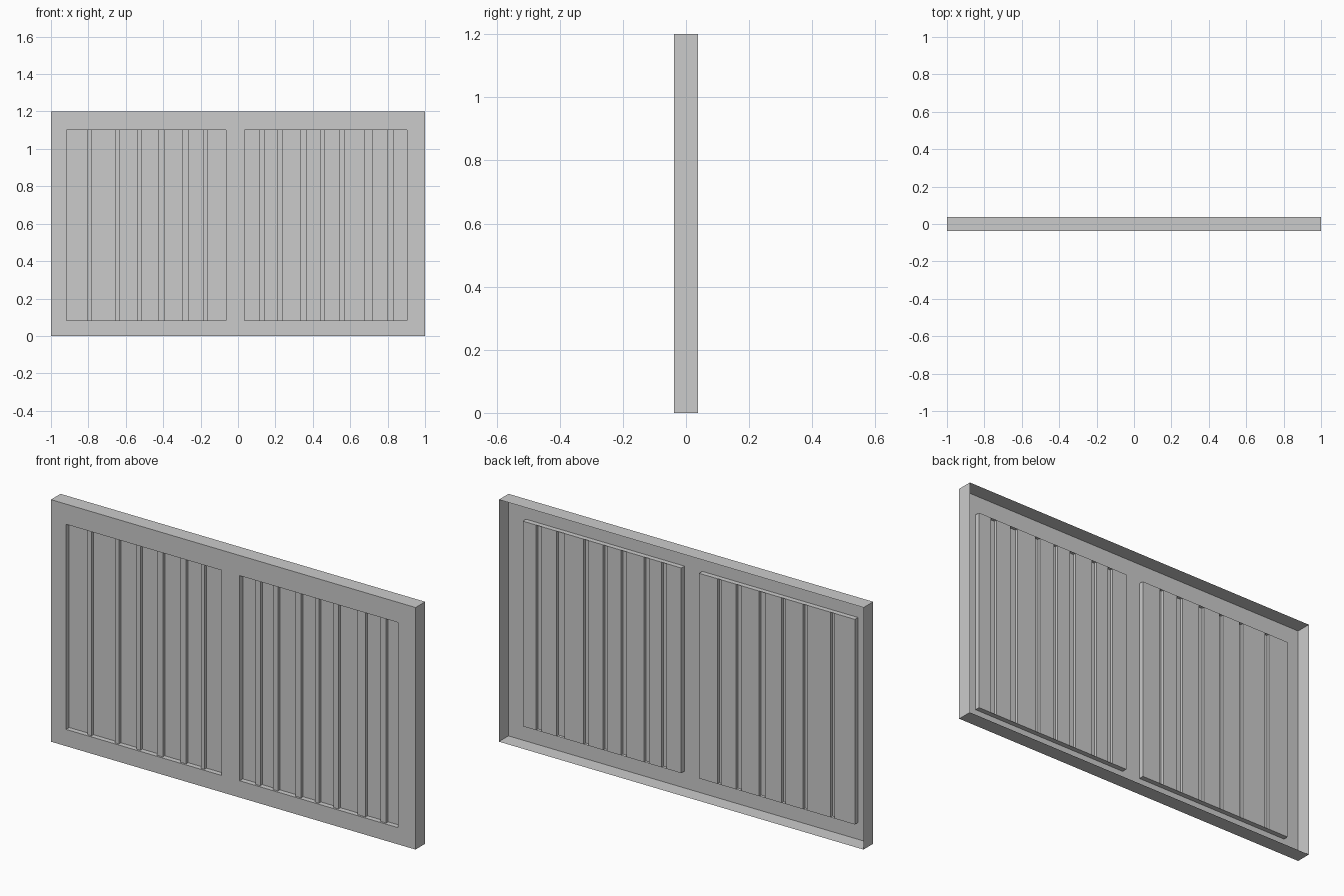
import bpy, bmesh

if "Cube" in bpy.data.objects:
    bpy.data.objects.remove(bpy.data.objects["Cube"])

W, H = 1.0, 1.2                      # half width, height
FRONT, BACK = -0.0375, 0.0375        # sheet plane and rim depth
FLOOR, RIB = -0.0125, -0.028         # recess floor and rib crest depths
Z0, Z1 = 0.083, 1.10                 # recess bottom and top

PANELS = {
    "left_ribbed_panel": (-0.917, -0.063, [
        (-0.807, -0.783), (-0.655, -0.634), (-0.537, -0.516),
        (-0.425, -0.393), (-0.297, -0.265), (-0.184, -0.163)]),
    "right_ribbed_panel": (0.035, 0.904, [
        (0.115, 0.142), (0.211, 0.238), (0.334, 0.366), (0.441, 0.463),
        (0.543, 0.570), (0.676, 0.719), (0.80, 0.832)]),
}


def make_object(name, quads, recalc=False):
    bm = bmesh.new()
    for quad in quads:
        bm.faces.new([bm.verts.new(p) for p in quad])
    bmesh.ops.remove_doubles(bm, verts=bm.verts, dist=1e-5)
    if recalc:
        bmesh.ops.recalc_face_normals(bm, faces=bm.faces)
    mesh = bpy.data.meshes.new(name)
    bm.to_mesh(mesh)
    bm.free()
    bpy.context.collection.objects.link(bpy.data.objects.new(name, mesh))


def sweep_up(points, z0, z1):
    """Vertical quads along an (x, y) profile."""
    return [[(*a, z0), (*b, z0), (*b, z1), (*a, z1)]
            for a, b in zip(points, points[1:])]


def shelf(x0, x1, y0, y1, z, up):
    quad = [(x0, y0, z), (x1, y0, z), (x1, y1, z), (x0, y1, z)]
    return quad if up else quad[::-1]


# Front sheet with two window openings
xs = [-W] + [x for p in PANELS.values() for x in p[:2]] + [W]
zs = [0, Z0, Z1, H]
sheet = []
for i in range(5):
    for j in range(3):
        if j == 1 and i in (1, 3):
            continue
        sheet += sweep_up([(xs[i], FRONT), (xs[i + 1], FRONT)], zs[j], zs[j + 1])
make_object("front_sheet", sheet)

# Thin rim folded back around the sheet, open at the rear
rim = sweep_up([(-W, BACK), (-W, FRONT)], 0, H)
rim += sweep_up([(W, FRONT), (W, BACK)], 0, H)
rim += [shelf(-W, W, FRONT, BACK, H, True), shelf(-W, W, FRONT, BACK, 0, False)]
make_object("rim", rim)

# Recessed panels: corrugated floor with side walls, plus top and bottom ledges
for name, (x0, x1, ribs) in PANELS.items():
    profile = [(x0, FRONT), (x0, FLOOR)]
    for a, b in ribs:
        profile += [(a, FLOOR), (a, RIB), (b, RIB), (b, FLOOR)]
    profile += [(x1, FLOOR), (x1, FRONT)]
    make_object(name, sweep_up(profile, Z0, Z1))
    make_object(name.replace("ribbed_panel", "ledges"),
                [shelf(x0, x1, FRONT, FLOOR, Z0, True),
                 shelf(x0, x1, FRONT, FLOOR, Z1, False)])
